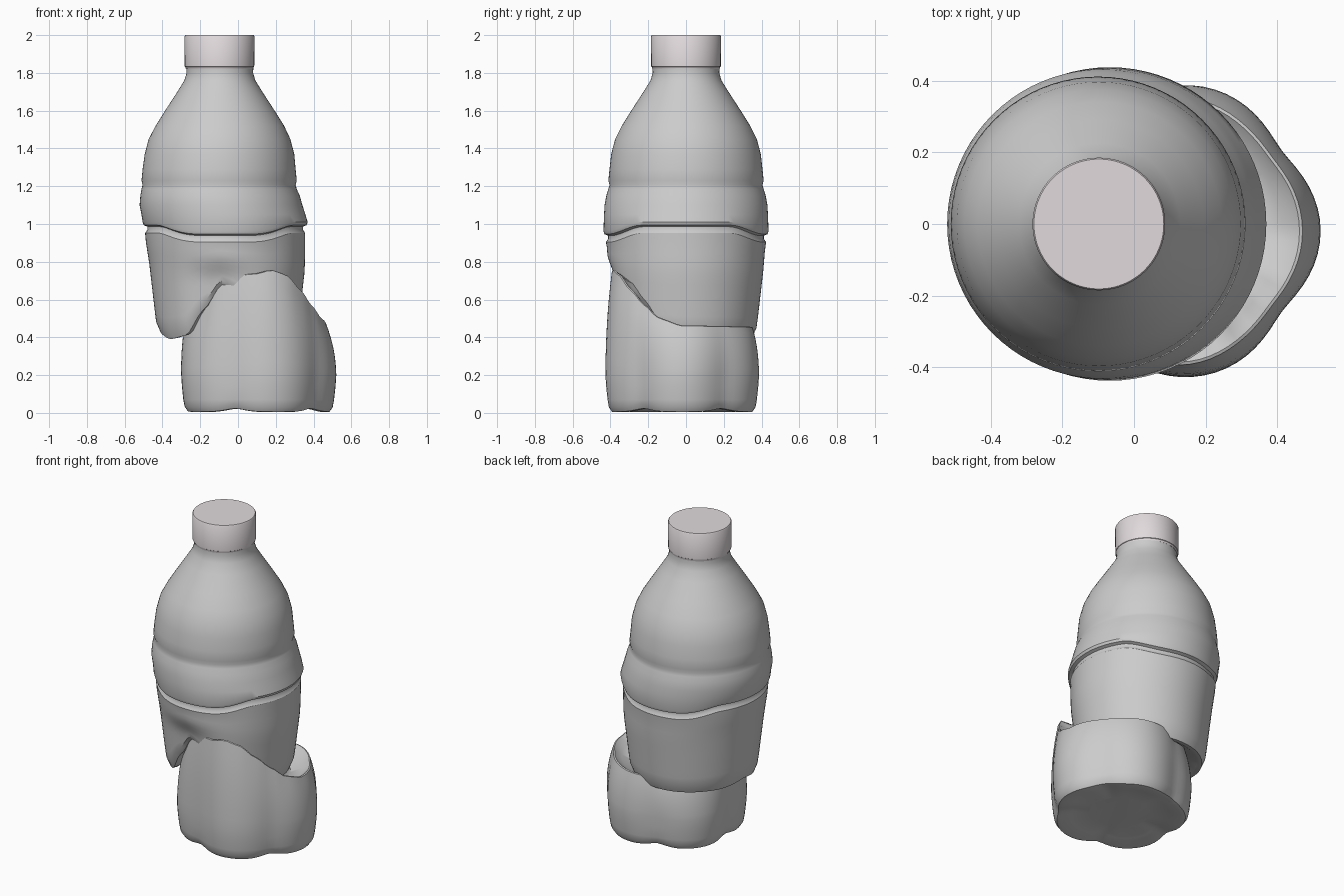
import bpy, bmesh, math

if "Cube" in bpy.data.objects:
    bpy.data.objects.remove(bpy.data.objects["Cube"])

N = 80


def smooth(t):
    t = max(0.0, min(1.0, t))
    return t * t * (3 - 2 * t)


def periodic(table, deg):
    """Smoothly interpolate (angle, value) pairs around the circle."""
    deg %= 360
    pts = table + [(table[0][0] + 360, table[0][1])]
    for (a, va), (b, vb) in zip(pts, pts[1:]):
        if a <= deg <= b:
            t = (deg - a) / (b - a)
            return va + (vb - va) * (t + smooth(t)) / 2
    return table[0][1]


def lerp_table(table, z):
    """Linear lookup in a descending (z, value) table."""
    for (za, va), (zb, vb) in zip(table, table[1:]):
        if z >= zb:
            return va + (vb - va) * (za - z) / (za - zb)
    return table[-1][1]


def loft(name, column, angle=35):
    """Skin rings; column(deg) returns the points of one vertical strip."""
    bm = bmesh.new()
    cols = [[bm.verts.new(p) for p in column(360 * i / N)] for i in range(N)]
    for i in range(N):
        a, b = cols[i], cols[(i + 1) % N]
        for j in range(len(a) - 1):
            bm.faces.new((a[j], b[j], b[j + 1], a[j + 1]))
    bm.faces.new([c[0] for c in cols])
    bm.faces.new([c[-1] for c in cols])
    bmesh.ops.recalc_face_normals(bm, faces=bm.faces)
    me = bpy.data.meshes.new(name)
    bm.to_mesh(me)
    bm.free()
    ob = bpy.data.objects.new(name, me)
    bpy.context.collection.objects.link(ob)
    bpy.ops.object.select_all(action='DESELECT')
    bpy.context.view_layer.objects.active = ob
    ob.select_set(True)
    bpy.ops.object.shade_smooth_by_angle(angle=math.radians(angle))
    return ob


# Upper body: shoulder, soft groove, wavy groove, crumpled skirt
SHOULDER = [(1.84, .178, -.096), (1.80, .176, -.096), (1.76, .188, -.096),
            (1.70, .225, -.096), (1.60, .290, -.096), (1.52, .340, -.096),
            (1.45, .375, -.098), (1.37, .396, -.098), (1.29, .405, -.10),
            (1.23, .411, -.10), (1.207, .405, -.10), (1.185, .411, -.10),
            (1.15, .422, -.095), (1.10, .431, -.09), (1.05, .434, -.077)]
GROOVE = [(.022, .437), (.006, .431), (-.002, .412), (-.018, .412), (-.036, .424)]
SKIRT_R = [(1.0, .424), (.9, .421), (.75, .409), (.5, .38), (.4, .366), (.3, .36)]
SKIRT_END = [(0, .40), (90, .40), (150, .41), (180, .43), (212, .39), (231, .41),
             (249, .55), (265, .68), (285, .62), (330, .42)]


def upper_column(deg):
    a = math.radians(deg)
    c, s = math.cos(a), math.sin(a)
    pts = [(x + r * c, r * s, z) for z, r, x in SHOULDER]
    # plateaus on the left and right, sagging at front and back
    wave = 1 - 2 * smooth((abs(s) - .55) / .42)
    zg = .964 + .024 * wave
    pts += [(-.068 + r * c, r * s, zg + dz) for dz, r in GROOVE]
    top, end = zg - .036, periodic(SKIRT_END, deg)
    steps = 10
    for k in range(1, steps + 1):
        z = top + (end - top) * k / steps
        # crease pulled inward above the front fold
        dent = .04 * math.exp(-((deg - 262) / 24) ** 2) * smooth((.84 - z) / .14)
        r = lerp_table(SKIRT_R, z) - dent
        if k == steps:
            r -= .015
        x = -.068 + .012 * smooth(k / 4)
        pts.append((x + r * c, r * s, z))
    # folded-under lip
    pts += [(-.056 + q * c, q * s, end + d) for q, d in ((r - .03, .005), (r - .09, .05))]
    return pts


loft("upper_body", upper_column)

# Lower body: five-lobed base with an uneven folded rim
RIM = [(0, .46), (60, .455), (100, .45), (112, .41), (150, .46), (180, .49),
       (222, .54), (236, .66), (250, .725), (270, .735), (282, .755), (295, .73),
       (310, .65), (325, .57), (340, .50)]
FOOT = [(.03, .45), (.022, .7), (.004, .86), (.006, .915), (.03, .955), (.07, .972),
        (.14, .99), (.20, 1.0)]


def lower_column(deg):
    a = math.radians(deg)
    c, s = math.cos(a), math.sin(a)
    lobe = math.sqrt(math.cos(2.5 * a) ** 2 + .06) / 1.03
    rim = periodic(RIM, deg)

    def point(z, scale, depth):
        r = (.412 + .045 * depth * (lobe - .7)) * scale
        return (.095 + r * c, -.02 + .975 * r * s, z)

    pts = []
    for z, q in FOOT:
        notch = .03 * (1 - min(1, lobe)) ** 2 * smooth((q - .4) / .4) if z < .05 else 0
        pts.append(point(z + notch, q, 1.0))
    lean = .075 + .03 * smooth((c - .1) / .6)
    for k in range(1, 9):
        t = k / 8
        z = .20 + (rim - .20) * t
        pts.append(point(z, 1 - lean * t ** 2.2, 1 - .5 * t))
    # rim curling inward until it meets the upper body
    e = 1 - lean
    pts += [point(rim + .003, e - .02, .5), point(rim - .008, e - .05, .4),
            point(rim - .03, e - .13, .3), point(rim - .06, e - .30, .2)]
    return pts


loft("lower_body", lower_column, 45)


# Cap with a narrow retaining ring
def cap_column(deg):
    c, s = math.cos(math.radians(deg)), math.sin(math.radians(deg))
    prof = [(1.82, .160), (1.82, .178), (1.832, .181), (1.834, .184),
            (1.994, .185), (2.0, .181)]
    return [(-.098 + r * c, r * s, z) for z, r in prof]


cap = loft("cap", cap_column)
mat = bpy.data.materials.new("cap_plastic")
mat.diffuse_color = (.75, .70, .715, 1)
mat.use_nodes = True
mat.node_tree.nodes["Principled BSDF"].inputs["Base Color"].default_value = mat.diffuse_color
cap.data.materials.append(mat)
